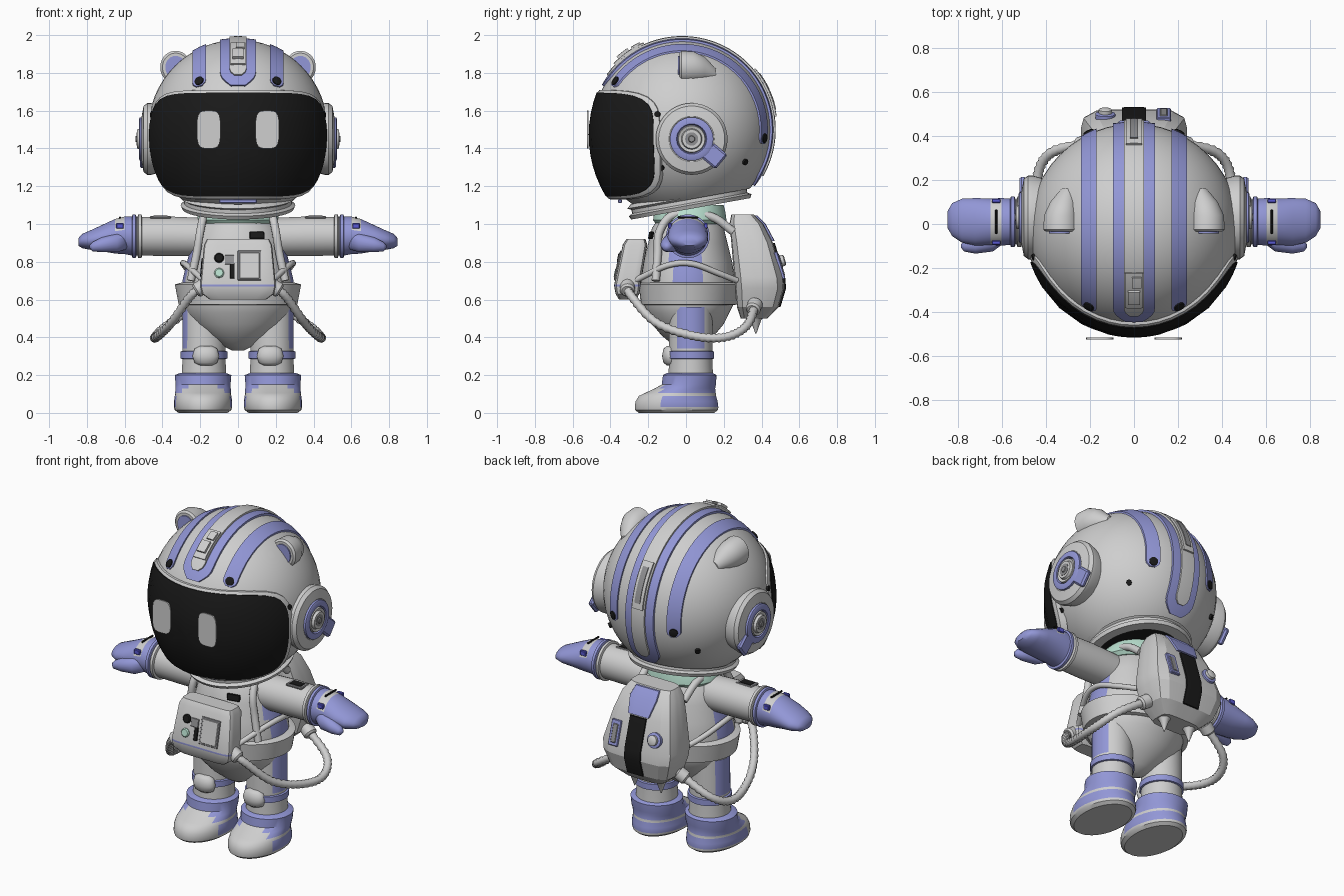
import bpy, bmesh
from math import sin, cos, pi, radians, sqrt
from mathutils import Vector, Euler

cube = bpy.data.objects.get("Cube")
if cube:
    bpy.data.objects.remove(cube, do_unlink=True)


def material(name, color):
    m = bpy.data.materials.new(name)
    m.use_nodes = True
    m.diffuse_color = (*color, 1)
    m.node_tree.nodes["Principled BSDF"].inputs["Base Color"].default_value = (*color, 1)
    return m


WHITE = material("suit white", (.62, .62, .62))
LILAC = material("lilac", (.29, .31, .68))
BLACK = material("visor black", (.01, .01, .01))
MINT = material("mint", (.48, .74, .62))
GREY = material("steel grey", (.28, .28, .29))
BLUE = material("bright blue", (.1, .1, .65))


def finish(name, bm, mats, mirror=False, rule=None, angle=35):
    mats = mats if isinstance(mats, list) else [mats]
    bmesh.ops.recalc_face_normals(bm, faces=bm.faces)
    if rule:
        for f in bm.faces:
            f.material_index = int(rule(f.calc_center_median()))
    mesh = bpy.data.meshes.new(name)
    bm.to_mesh(mesh)
    bm.free()
    ob = bpy.data.objects.new(name, mesh)
    bpy.context.scene.collection.objects.link(ob)
    for m in mats:
        mesh.materials.append(m)
    for other in bpy.context.selected_objects:
        other.select_set(False)
    ob.select_set(True)
    bpy.context.view_layer.objects.active = ob
    bpy.ops.object.shade_smooth_by_angle(angle=radians(angle))
    if mirror:
        ob.modifiers.new("mirror", 'MIRROR')
    return ob


def skin(name, rings, mats, caps=(True, True), **kw):
    """Bridge a list of point rings into a surface."""
    bm = bmesh.new()
    vs = [[bm.verts.new(p) for p in ring] for ring in rings]
    n = len(vs[0])
    for a, b in zip(vs, vs[1:]):
        for i in range(n):
            j = (i + 1) % n
            bm.faces.new((a[i], a[j], b[j], b[i]))
    for ring, cap in zip((vs[0], vs[-1]), caps):
        if cap:
            bm.faces.new(ring)
    return finish(name, bm, mats, **kw)


def oval(t, p):
    c, s = cos(t), sin(t)
    r = (abs(c) ** p + abs(s) ** p) ** (-1 / p)
    return r * c, r * s


def loft(name, rows, mats, axis='z', n=32, p=2, **kw):
    """Rows are (position, centre u, centre v, radius u, radius v)."""
    rings = []
    for w, cu, cv, ru, rv in rows:
        uv = [oval(2 * pi * (i + .5) / n, p) for i in range(n)]
        uv = [(cu + ru * a, cv + rv * b) for a, b in uv]
        rings.append([{'x': (w, u, v), 'y': (u, w, v), 'z': (u, v, w)}[axis] for u, v in uv])
    return skin(name, rings, mats, **kw)


def lathe(name, profile, mats, loc, aim, n=32, squash=1, **kw):
    q = Vector(aim).to_track_quat('Z', 'Y')
    rings = []
    for r, h in profile:
        ring = [q @ Vector((r * cos(2 * pi * i / n), r * sin(2 * pi * i / n), h)) for i in range(n)]
        rings.append([Vector(loc) + Vector((v.x * squash, v.y, v.z)) for v in ring])
    return skin(name, rings, mats, **kw)


def box(name, loc, size, mats, rot=(0, 0, 0), bevel=.004, **kw):
    bm = bmesh.new()
    bmesh.ops.create_cube(bm, size=1)
    bmesh.ops.scale(bm, vec=size, verts=bm.verts)
    bmesh.ops.bevel(bm, geom=bm.edges, offset=min(bevel, min(size) / 3), segments=1, affect='EDGES')
    bmesh.ops.rotate(bm, matrix=Euler(rot).to_matrix(), verts=bm.verts)
    bmesh.ops.translate(bm, vec=loc, verts=bm.verts)
    return finish(name, bm, mats, **kw)


def sweep(name, points, radius, mats, steps=12, rib=0, n=10, **kw):
    """Round tube through points, ribbed when rib is set."""
    pts = [Vector(p) for p in points]
    pts = [2 * pts[0] - pts[1]] + pts + [2 * pts[-1] - pts[-2]]
    path = []
    for a, b, c, d in zip(pts, pts[1:], pts[2:], pts[3:]):
        for k in range(steps):
            t = k / steps
            path.append((2 * b + (c - a) * t + (2 * a - 5 * b + 4 * c - d) * t * t
                         + (3 * b - a - 3 * c + d) * t ** 3) / 2)
    path.append(pts[-2])
    rings = []
    for i, p in enumerate(path):
        tan = path[min(i + 1, len(path) - 1)] - path[max(i - 1, 0)]
        u = tan.cross(Vector((1, 0, 0))).normalized()
        v = tan.cross(u).normalized()
        r = radius - rib * (i % 2)
        rings.append([p + r * (u * cos(2 * pi * k / n) + v * sin(2 * pi * k / n)) for k in range(n)])
    return skin(name, rings, mats, angle=60, **kw)


# Helmet shell, cut by a tilted neck plane
CENTRE, R = Vector((0, -.02, 1.5)), .475
TILT = Vector((0, -.18, 1)).normalized()
bm = bmesh.new()
bmesh.ops.create_uvsphere(bm, u_segments=48, v_segments=32, radius=R)
bmesh.ops.translate(bm, vec=CENTRE, verts=bm.verts)
bmesh.ops.bisect_plane(bm, geom=bm.verts[:] + bm.edges[:] + bm.faces[:], clear_inner=True,
                       plane_co=(0, .02, 1.13), plane_no=TILT)
finish("helmet", bm, WHITE)
lathe("neck_ring", [(.26, -.03), (.32, -.03), (.33, -.01), (.31, 0), (.31, .02), (.33, .03), (.31, .05)],
      WHITE, (0, .02, 1.11), TILT, n=48, squash=.92, caps=(False, False))
lathe("helmet_inside", [(.3, -.02), (.3, -.01)], BLACK, (0, .02, 1.11), TILT, squash=.92)
box("chin_trim", (0, -.35, 1.12), (.2, .02, .02), LILAC)


# Visor and rim wrapped round the front
def visor_ring(r, off, n=64):
    ring = []
    for i in range(n):
        a, b = oval(2 * pi * i / n, 5)
        az, z = radians(72) * a * r, 1.42 + .275 * b * r
        k = sqrt(1 - ((z - 1.47) / .56) ** 2) * (.49 + off)
        ring.append((k * sin(az), CENTRE.y - k * cos(az), z))
    return ring


skin("visor", [visor_ring(r / 10, .005) for r in (.3, 2, 4, 6, 8, 9, 9.7, 10)] + [visor_ring(1, -.05)],
     BLACK, caps=(True, False))
skin("visor_rim", [visor_ring(1, 0), visor_ring(1.02, 0), visor_ring(1.05, -.005), visor_ring(1.06, -.05)],
     WHITE, caps=(False, False))
loft("eyes", [(-.524, .155, 1.5, .062, .1), (-.516, .155, 1.5, .062, .1)], WHITE, 'y', p=4, mirror=True)


# Bands over the helmet, following its curve with rounded ends
def on_helmet(x, deg, off):
    k = sqrt(1 - (x / R) ** 2) * (R + off)
    return CENTRE + Vector((x, -k * cos(radians(deg)), k * sin(radians(deg))))


def band(name, x, half, start, end, off, mats, round_end=True, **kw):
    rings, steps = [], 64
    for i in range(steps + 1):
        deg = start + (end - start) * i / steps
        d = min(1, radians(min(deg - start, end - deg)) * R / half)
        w = half * max(.4, sqrt(1 - (1 - d) ** 2)) if round_end else half
        rings.append([on_helmet(x + w * s, deg, o) for s, o in
                      ((-1, -.02), (-1, off), (0, off), (1, off), (1, -.02))])
    return skin(name, rings, mats, **kw)


band("side_bands", .205, .036, 32, 190, .01, LILAC, mirror=True)
band("middle_band", 0, .095, 29, 218, .012, LILAC)
band("middle_ridge", 0, .045, 36, 210, .02, WHITE)
band("front_latch", 0, .04, 44, 66, .03, WHITE, False)
band("front_latch_cap", 0, .028, 48, 56, .045, WHITE, False)
band("front_latch_slide", .012, .022, 58, 64, .04, WHITE, False)
band("rear_latch", 0, .036, 140, 172, .03, WHITE, False)
band("rear_latch_slot", 0, .018, 144, 168, .034, GREY, False)
for name, deg in (("front_stud", 36), ("rear_stud", 186)):
    p = on_helmet(.205, deg, .01)
    lathe(name, [(.025, -.01), (.025, .006), (.015, .01)], BLACK, p, p - CENTRE, n=16, mirror=True)
for y, z in ((-.15, 1.58), (-.13, 1.3), (.31, 1.33)):
    x = sqrt(R ** 2 - (y - CENTRE.y) ** 2 - (z - CENTRE.z) ** 2)
    lathe("shell_screw", [(.016, -.01), (.016, .012)], BLACK, (x, y, z), Vector((x, y, z)) - CENTRE,
          n=12, mirror=True)

# Side pods
POD = (.45, .03, 1.45)
lathe("pod_disc", [(.17, -.06), (.19, .01), (.19, .03), (.175, .05), (.12, .06), (.11, .055)], WHITE, POD, (1, 0, 0),
      mirror=True, n=40)
lathe("pod_ring", [(.115, .03), (.115, .07), (.105, .075), (.08, .075), (.075, .06)], LILAC, POD, (1, 0, 0), mirror=True)
lathe("pod_hub", [(.076, .05), (.07, .075), (.055, .07), (.05, .085), (.03, .085), (.025, .075)],
      WHITE, POD, (1, 0, 0), mirror=True)
lathe("pod_core", [(.035, .08), (.035, .087), (.018, .087), (.015, .092)], GREY, POD, (1, 0, 0), mirror=True, n=20)
box("pod_tab", (.505, .15, 1.36), (.03, .1, .1), LILAC, (-.7, 0, 0), .01, mirror=True)

# Round ears
loft("ears", [(-.035, .33, 1.83, .07, .075), (-.025, .33, 1.83, .082, .087), (.04, .33, 1.83, .078, .083),
              (.1, .32, 1.82, .06, .065), (.16, .3, 1.79, .03, .03)], WHITE, 'y', mirror=True)
loft("ear_inners", [(-.042, .33, 1.83, .055, .06), (-.03, .33, 1.83, .055, .06)], LILAC, 'y', mirror=True)

# Torso, belt and collar
loft("torso", [(.33, 0, .01, .03, .03), (.36, 0, .01, .09, .08), (.41, 0, .01, .17, .14), (.47, 0, .01, .235, .19),
               (.53, 0, .01, .275, .22), (.58, 0, .01, .29, .245), (.7, 0, .01, .295, .25), (.8, 0, .01, .27, .235),
               (.9, 0, .01, .245, .21), (.98, 0, .01, .22, .19), (1.04, 0, .01, .16, .15)],
     [WHITE, LILAC], n=48, rule=lambda c: abs(c.y) < .08 and .6 < c.z < .9)
loft("belt", [(.57, 0, .015, .29, .24), (.575, 0, .015, .315, .255), (.68, 0, .015, .335, .265),
              (.69, 0, .015, .3, .25)], WHITE, n=48)
loft("collar", [(1, 0, .02, .2, .18), (1.02, 0, .02, .22, .195), (1.06, 0, .02, .21, .19), (1.1, 0, .02, .18, .18)],
     MINT)
box("chest_patch", (.1, -.185, .94), (.08, .012, .04), BLACK, (-.2, 0, .2))
sweep("shoulder_straps", [(.16, .25, .96), (.17, .13, 1.04), (.18, -.06, 1.05), (.2, -.14, .96), (.22, -.15, .84),
                          (.25, -.16, .7)], .022, WHITE, steps=6, mirror=True)
sweep("side_straps", [(.18, -.27, .7), (.27, -.1, .78), (.29, .03, .79), (.25, .17, .74), (.2, .27, .7)],
      .016, WHITE, steps=6, mirror=True)

# Arms and mittens
loft("arms", [(.12, .01, .93, .1, .1), (.36, .01, .935, .105, .105), (.55, .01, .935, .102, .102)],
     WHITE, 'x', mirror=True)
for x, m in ((.52, WHITE), (.55, LILAC)):
    loft("cuff", [(x - .012, .01, .935, .105, .105), (x - .008, .01, .935, .116, .116),
                  (x + .008, .01, .935, .116, .116), (x + .012, .01, .935, .105, .105)], m, 'x', mirror=True)
box("arm_patch", (.41, -.01, 1.035), (.11, .07, .014), GREY, mirror=True)
box("arm_patch_mark", (.41, -.01, 1.04), (.08, .05, .009), BLACK, mirror=True)
loft("mittens", [(.55, .01, .935, .105, .105), (.6, .01, .94, .108, .1), (.65, .01, .935, .106, .092),
                 (.72, .01, .925, .108, .07), (.78, .015, .915, .1, .052), (.825, .02, .91, .075, .038),
                 (.845, .02, .905, .04, .02)], [LILAC, WHITE], 'x', mirror=True, angle=50,
     rule=lambda c: .6 < c.x < .65 and c.z > .97)
loft("thumbs", [(.58, -.05, .91, .03, .04), (.64, -.08, .9, .045, .05), (.72, -.095, .89, .04, .04),
                (.77, -.1, .88, .025, .025), (.785, -.1, .88, .008, .008)], LILAC, 'x', n=20, mirror=True, angle=60)
box("mitten_slot", (.625, .01, 1.034), (.012, .11, .01), BLACK, (0, .15, 0), mirror=True)
for y in (-.085, .105):
    box("mitten_tag", (.625, y, .99), (.04, .02, .03), BLUE, mirror=True)

# Legs, knee pads and boots
loft("legs", [(.18, .18, .025, .12, .12), (.27, .18, .025, .115, .115), (.34, .18, .025, .115, .115),
              (.56, .175, .025, .12, .115)], [WHITE, LILAC], mirror=True,
     rule=lambda c: c.z > .34 and c.x > .265)
loft("knee_bands", [(.285, .18, .025, .115, .115), (.288, .18, .025, .124, .124), (.324, .18, .025, .124, .124),
                    (.328, .18, .025, .115, .115)], LILAC, mirror=True)
loft("knee_pads", [(.25, .17, -.08, .03, .02), (.265, .17, -.085, .06, .035), (.3, .17, -.085, .072, .042),
                   (.34, .17, -.085, .06, .035), (.355, .17, -.08, .03, .02)], WHITE, mirror=True, n=24, angle=60)
loft("boots", [(0, .185, -.05, .13, .2), (.015, .185, -.05, .15, .22), (.03, .185, -.05, .155, .222),
               (.06, .185, -.05, .155, .218), (.09, .185, -.045, .15, .205), (.105, .185, -.03, .148, .188),
               (.13, .185, -.005, .147, .16), (.15, .185, .015, .146, .144), (.2, .185, .02, .15, .142),
               (.212, .185, .02, .12, .12)], [LILAC, WHITE], n=40, mirror=True,
     rule=lambda c: c.z < .03 or .09 < c.z < .105 or c.y < -.13)

# Chest control box, with a sloping face
loft("chest_box", [(.6, 0, -.31, .15, .045), (.63, 0, -.31, .19, .063), (.67, 0, -.31, .2, .07), (.68, 0, -.31, .2, .07),
                   (.89, 0, -.27, .18, .065), (.92, 0, -.265, .165, .05)], [WHITE, LILAC], n=40, p=8,
     rule=lambda c: .67 < c.z < .68)


def face_y(z):
    return -.38 + .21 * (z - .68)


def panel(name, x, z, w, h, mats, lift=0):
    box(name, (x, face_y(z) - lift, z), (w, .012, h), mats, (-.21, 0, 0), .002)


panel("screen_frame", .06, .78, .125, .16, GREY)
panel("screen", .06, .78, .105, .14, WHITE, .003)
panel("gauge_dark", -.03, .75, .025, .08, BLACK)
panel("gauge_light", -.045, .81, .05, .05, GREY)
for name, z, m in (("dark_button", .82, BLACK), ("mint_button", .74, MINT)):
    lathe(name, [(.026, -.01), (.026, .006), (.02, .012)], m, (-.1, face_y(z), z), (0, -1, .2), n=20)
box("side_grille", (-.19, -.29, .77), (.014, .07, .09), BLACK, (-.2, .08, 0))

# Backpack
loft("backpack", [(.5, 0, .36, .13, .07), (.56, 0, .38, .2, .11), (.66, 0, .39, .235, .13), (.72, 0, .385, .24, .13),
                  (.9, 0, .35, .2, .11), (1, 0, .32, .17, .09), (1.05, 0, .3, .14, .06)], WHITE, p=5, n=24, angle=20)
loft("backpack_stripe", [(.56, 0, .49, .055, .01), (.66, 0, .52, .055, .01), (.72, 0, .515, .055, .01),
                         (.9, 0, .46, .055, .01)], BLACK, p=8)
loft("backpack_flap", [(.91, 0, .458, .07, .012), (1, 0, .41, .09, .012), (1.045, 0, .365, .08, .012)], LILAC, p=8)
box("backpack_window", (.135, .495, .78), (.065, .02, .15), LILAC, (.3, 0, 0))
box("window_glass", (.135, .503, .78), (.035, .012, .11), GREY, (.3, 0, 0))
lathe("knob_base", [(.045, -.02), (.045, .01), (.035, .014)], LILAC, (-.13, .49, .8), (0, 1, .3))
lathe("knob", [(.03, 0), (.03, .03), (.018, .036)], WHITE, (-.13, .49, .8), (0, 1, .3), n=20)
lathe("thrusters", [(.03, -.03), (.035, .01), (.028, .02), (.003, .09)], WHITE, (.09, .37, .51), (0, 0, -1),
      n=20, mirror=True)

# Ribbed hoses from the chest box round to the backpack
sweep("hoses", [(.18, -.31, .67), (.25, -.29, .62), (.35, -.16, .48), (.42, .03, .41), (.44, .2, .4), (.38, .32, .46),
                (.2, .37, .58)], .025, WHITE, rib=.005, mirror=True)
lathe("hose_sockets", [(.04, -.03), (.04, .02), (.03, .03)], WHITE, (.2, -.31, .66), (1, 0, -.6), n=20, mirror=True)
lathe("pack_sockets", [(.04, -.03), (.04, .02), (.03, .03)], WHITE, (.23, .36, .56), (1, -.3, -.7), n=20, mirror=True)
